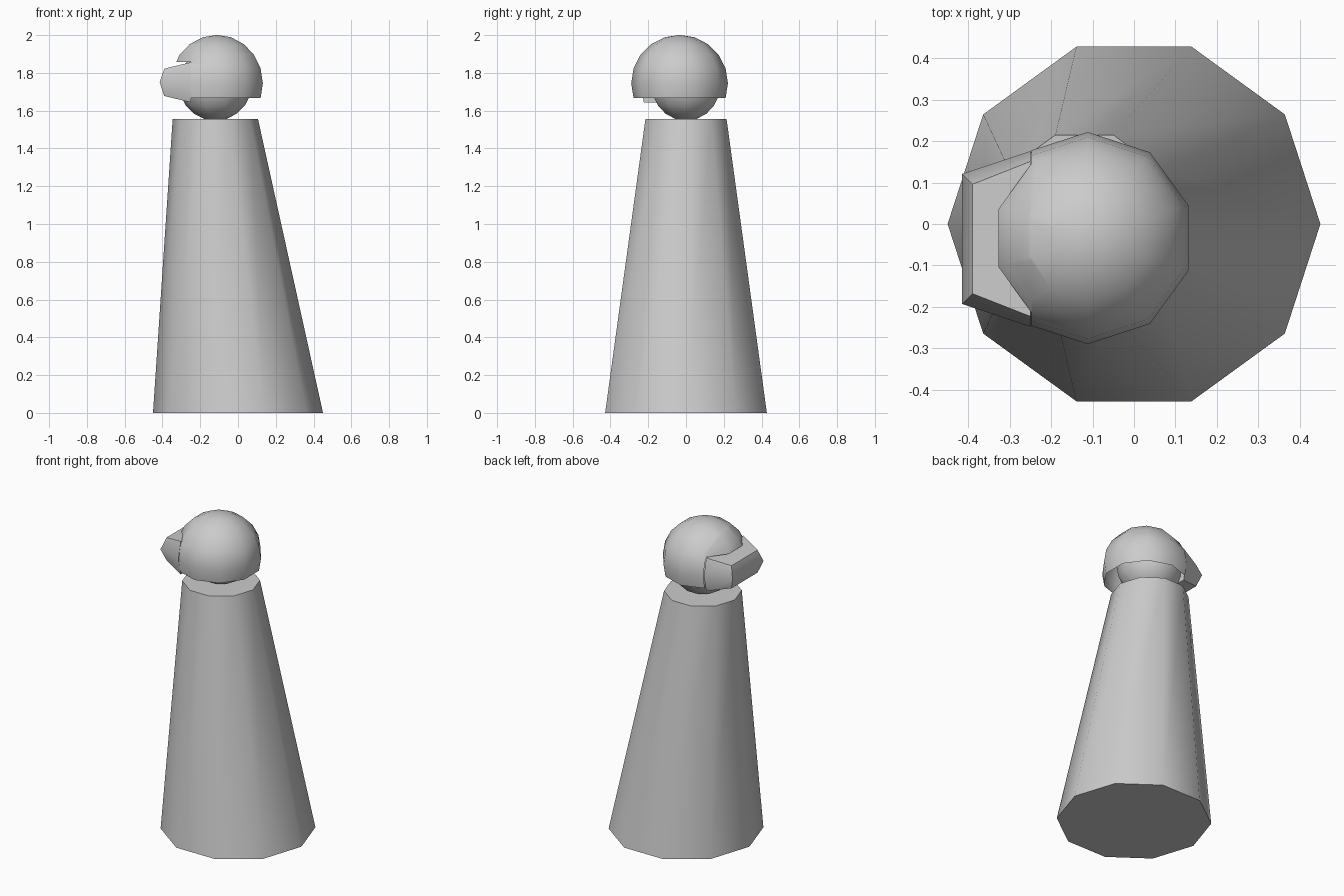
import bpy, bmesh
from math import sin, cos, pi, radians
from mathutils import Vector

if "Cube" in bpy.data.objects:
    bpy.data.objects.remove(bpy.data.objects["Cube"])

SIDES = 10


def finish(name, bm):
    bmesh.ops.recalc_face_normals(bm, faces=bm.faces[:])
    me = bpy.data.meshes.new(name)
    bm.to_mesh(me)
    bm.free()
    ob = bpy.data.objects.new(name, me)
    bpy.context.collection.objects.link(ob)
    bpy.ops.object.select_all(action='DESELECT')
    ob.select_set(True)
    bpy.context.view_layer.objects.active = ob
    bpy.ops.object.shade_smooth_by_angle(angle=radians(50))
    return ob


def loft(bm, loops, caps=(True, True)):
    """Skin a list of equal-length point loops."""
    rows = [[bm.verts.new(p) for p in loop] for loop in loops]
    n = len(rows[0])
    for a, b in zip(rows, rows[1:]):
        for i in range(n):
            j = (i + 1) % n
            bm.faces.new((a[i], a[j], b[j], b[i]))
    if caps[0]:
        bm.faces.new(rows[0][::-1])
    if caps[1]:
        bm.faces.new(rows[-1])


def ring(x, y, z, r, phase=0.0):
    return [(x + r * cos(phase + 2 * pi * i / SIDES),
             y + r * sin(phase + 2 * pi * i / SIDES), z) for i in range(SIDES)]


def ball(bm, c, r, lowest, phase, caps):
    """Ten-ring sphere starting at the given latitude in degrees."""
    lats = [radians(d) for d in range(lowest, 90, 18)]
    loft(bm, [ring(c[0], c[1], c[2] + r * sin(t), r * cos(t), phase) for t in lats], caps)
    bm.verts.ensure_lookup_table()
    top = bm.verts[-SIDES:]
    pole = bm.verts.new((c[0], c[1], c[2] + r))
    for i in range(SIDES):
        bm.faces.new((top[i], top[(i + 1) % SIDES], pole))


# leaning tapered body
bm = bmesh.new()
loft(bm, [ring(0, 0, 0, 0.45), ring(-0.12, 0, 1.555, 0.226)])
finish("body", bm)

# head
bm = bmesh.new()
ball(bm, (-0.12, 0, 1.74), 0.193, -72, 0, (True, False))
finish("head", bm)

# open helmet shell with a face opening on the -x side
bm = bmesh.new()
ball(bm, (-0.112, -0.034, 1.745), 0.256, -18, pi / 2, (False, False))
for co, no in (((-0.248, 0, 0), (1, 0, 0)), ((0, 0, 1.858), (0, 0, 1))):
    bmesh.ops.bisect_plane(bm, geom=bm.verts[:] + bm.edges[:] + bm.faces[:],
                           plane_co=co, plane_no=no)
cut = [f for f in bm.faces
       if f.calc_center_median().x < -0.248 and f.calc_center_median().z < 1.858]
bmesh.ops.delete(bm, geom=cut, context='FACES')
finish("helmet", bm)

# faceted visor filling the opening
bm = bmesh.new()


def section(x_side, x_mid, w_mid, w_edge, h):
    cy, cz = -0.036, 1.75
    return [(x_mid, cy + w_mid, cz), (x_side, cy + w_edge, cz + h),
            (x_side, cy - w_edge, cz + h), (x_mid, cy - w_mid, cz),
            (x_side, cy - w_edge, cz - h), (x_side, cy + w_edge, cz - h)]


front = section(-0.39, -0.415, 0.157, 0.132, 0.0725)
back = section(-0.25, -0.25, 0.212, 0.187, 0.106)
loft(bm, [back, front], (True, False))
bm.verts.ensure_lookup_table()
v = bm.verts[6:12]
bm.faces.new((v[0], v[1], v[2], v[3]))
bm.faces.new((v[3], v[4], v[5], v[0]))
finish("visor", bm)
